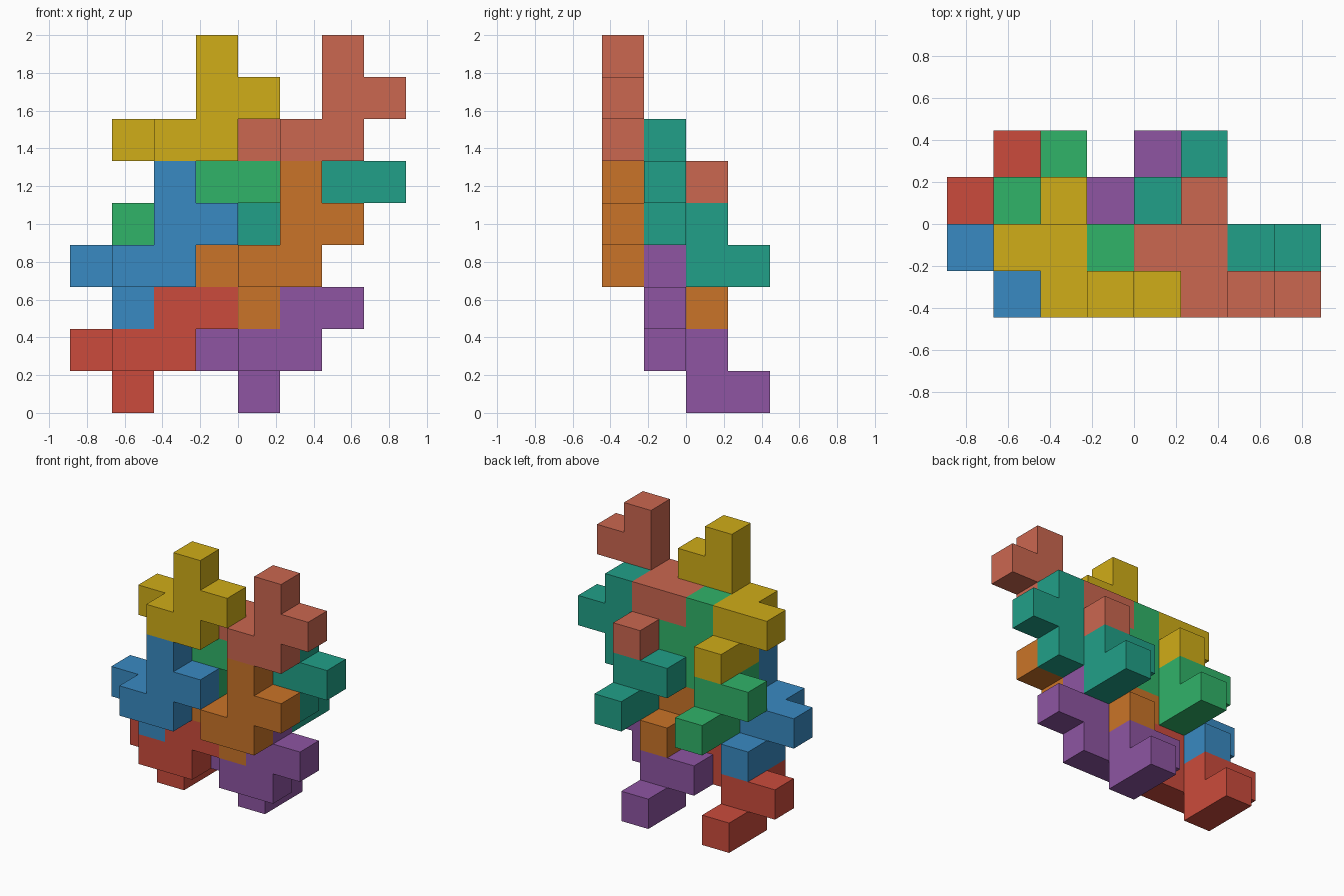
import bpy
import bmesh
import math

if "Cube" in bpy.data.objects:
    bpy.data.objects.remove(bpy.data.objects["Cube"])

U = 2 / 9  # edge length of one cube cell

# Cells of the one block shape, relative to its anchor cell
SHAPE = [(0, 0, 0), (-1, 0, 0), (0, 0, 1), (1, 0, 1), (0, 0, 2),
         (-2, 1, 0), (-1, 1, 0), (-1, 1, -1), (-1, 2, -1)]

# Anchor cell and sRGB colour of each interlocking copy
BLOCKS = {
    "red_block": ((-2, -1, 1), (203, 75, 60)),
    "purple_block": ((1, -1, 1), (142, 85, 162)),
    "blue_block": ((-2, -2, 3), (57, 138, 194)),
    "orange_block": ((1, -2, 3), (202, 116, 40)),
    "green_block": ((-1, -1, 4), (48, 179, 105)),
    "teal_block": ((2, -1, 4), (33, 160, 136)),
    "yellow_block": ((-1, -2, 6), (208, 173, 24)),
    "coral_block": ((2, -2, 6), (203, 103, 80)),
}

# Each outward direction with the four corners of that cell face
SIDES = {
    (1, 0, 0): [(1, 0, 0), (1, 1, 0), (1, 1, 1), (1, 0, 1)],
    (-1, 0, 0): [(0, 0, 0), (0, 0, 1), (0, 1, 1), (0, 1, 0)],
    (0, 1, 0): [(0, 1, 0), (0, 1, 1), (1, 1, 1), (1, 1, 0)],
    (0, -1, 0): [(0, 0, 0), (1, 0, 0), (1, 0, 1), (0, 0, 1)],
    (0, 0, 1): [(0, 0, 1), (1, 0, 1), (1, 1, 1), (0, 1, 1)],
    (0, 0, -1): [(0, 0, 0), (0, 1, 0), (1, 1, 0), (1, 0, 0)],
}


def add(a, b):
    return tuple(p + q for p, q in zip(a, b))


def linear(c):
    c /= 255
    return c / 12.92 if c <= 0.04045 else ((c + 0.055) / 1.055) ** 2.4


def make_block(name, anchor, rgb):
    # Outer skin of the cells: only faces with no neighbour
    bm = bmesh.new()
    for cell in SHAPE:
        for direction, corners in SIDES.items():
            if add(cell, direction) in SHAPE:
                continue
            points = [add(add(cell, anchor), c) for c in corners]
            bm.faces.new([bm.verts.new([U * v for v in p]) for p in points])
    bmesh.ops.remove_doubles(bm, verts=bm.verts, dist=1e-4)
    # Merge coplanar squares into clean flat faces
    bmesh.ops.dissolve_limit(bm, angle_limit=math.radians(1),
                             verts=bm.verts, edges=bm.edges)
    mesh = bpy.data.meshes.new(name)
    bm.to_mesh(mesh)
    bm.free()
    mat = bpy.data.materials.new(name + "_paint")
    mat.diffuse_color = (*[linear(c) for c in rgb], 1)
    mat.use_nodes = True
    mat.node_tree.nodes["Principled BSDF"].inputs["Base Color"].default_value = mat.diffuse_color
    mesh.materials.append(mat)
    bpy.context.collection.objects.link(bpy.data.objects.new(name, mesh))


for name, (anchor, rgb) in BLOCKS.items():
    make_block(name, anchor, rgb)
